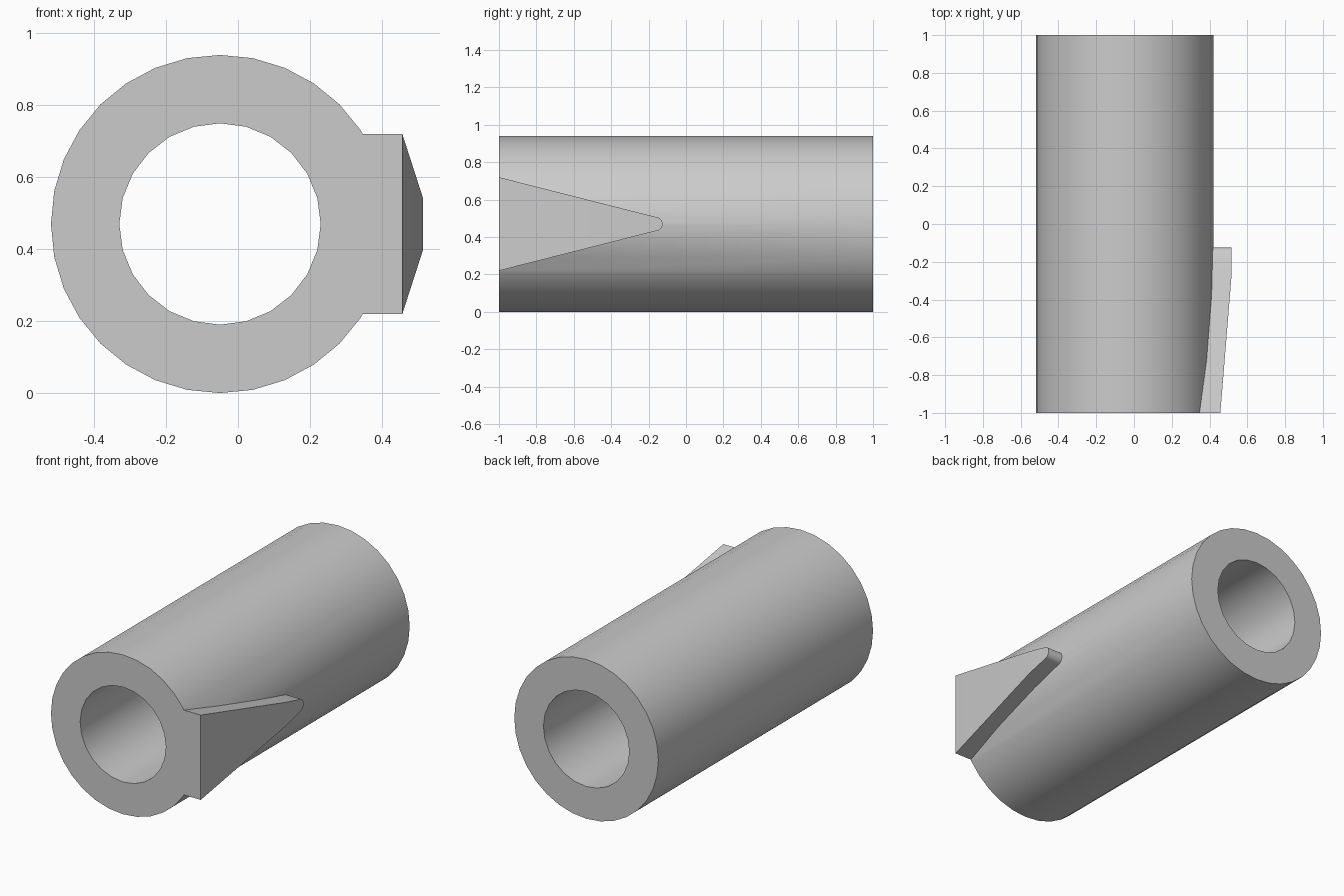
import bpy, bmesh, math

cube = bpy.data.objects.get("Cube")
if cube:
    bpy.data.objects.remove(cube, do_unlink=True)

CX, CZ = -0.05, 0.47          # tube axis
OUTER, BORE = 0.47, 0.28      # tube radii

grey = bpy.data.materials.new("light grey")
grey.use_nodes = True
colour = (0.6, 0.6, 0.6, 1)
grey.diffuse_color = colour
grey.node_tree.nodes["Principled BSDF"].inputs["Base Color"].default_value = colour


def make_object(name, bm):
    bmesh.ops.recalc_face_normals(bm, faces=bm.faces)
    mesh = bpy.data.meshes.new(name)
    bm.to_mesh(mesh)
    bm.free()
    mesh.materials.append(grey)
    obj = bpy.data.objects.new(name, mesh)
    bpy.context.collection.objects.link(obj)
    return obj


def cylinder(name, radius, sides, half_length):
    bm = bmesh.new()
    rings = []
    for y in (-half_length, half_length):
        angles = [2 * math.pi * i / sides for i in range(sides)]
        rings.append([bm.verts.new((CX + radius * math.cos(a), y, CZ + radius * math.sin(a)))
                      for a in angles])
    for ring in rings:
        bm.faces.new(ring)
    for i in range(sides):
        j = (i + 1) % sides
        bm.faces.new((rings[0][i], rings[0][j], rings[1][j], rings[1][i]))
    return make_object(name, bm)


def wedge_fin():
    # Half outline in (y, height from axis), ending in a rounded tip
    half = [(-1, 0.25), (-0.29, 0.07)]
    tip_y, tip_r = -0.162, 0.037
    half += [(tip_y + tip_r * math.sin(a), tip_r * math.cos(a))
             for a in (math.radians(d) for d in range(15, 90, 15))]
    outline = half + [(tip_y + tip_r, 0)] + [(y, -h) for y, h in reversed(half)]

    bm = bmesh.new()
    base = [bm.verts.new((0.3, y, CZ + h)) for y, h in outline]
    # Outer face slopes outward, then runs level to the tip
    outer = [bm.verts.new((min(0.515, 0.457 + 0.058 * (y + 1) / 0.71), y, CZ + h))
             for y, h in outline]
    bm.faces.new(base)
    bm.faces.new((outer[0], outer[1], outer[-2], outer[-1]))
    bm.faces.new(outer[1:-1])
    for i in range(len(base)):
        j = (i + 1) % len(base)
        bm.faces.new((base[i], base[j], outer[j], outer[i]))
    return make_object("fin", bm)


def combine(target, other, operation):
    mod = target.modifiers.new(operation.lower(), "BOOLEAN")
    mod.operation, mod.solver, mod.object = operation, "EXACT", other
    bpy.context.view_layer.objects.active = target
    bpy.ops.object.modifier_apply(modifier=mod.name)
    bpy.data.objects.remove(other, do_unlink=True)


# Tube with its bore, and the wedge merged into its side
tube = cylinder("tube_with_fin", OUTER, 32, 1)
combine(tube, wedge_fin(), "UNION")
combine(tube, cylinder("bore", BORE, 24, 1.1), "DIFFERENCE")

bpy.ops.object.select_all(action="DESELECT")
tube.select_set(True)
bpy.context.view_layer.objects.active = tube
bpy.ops.object.shade_smooth_by_angle(angle=math.radians(30))
